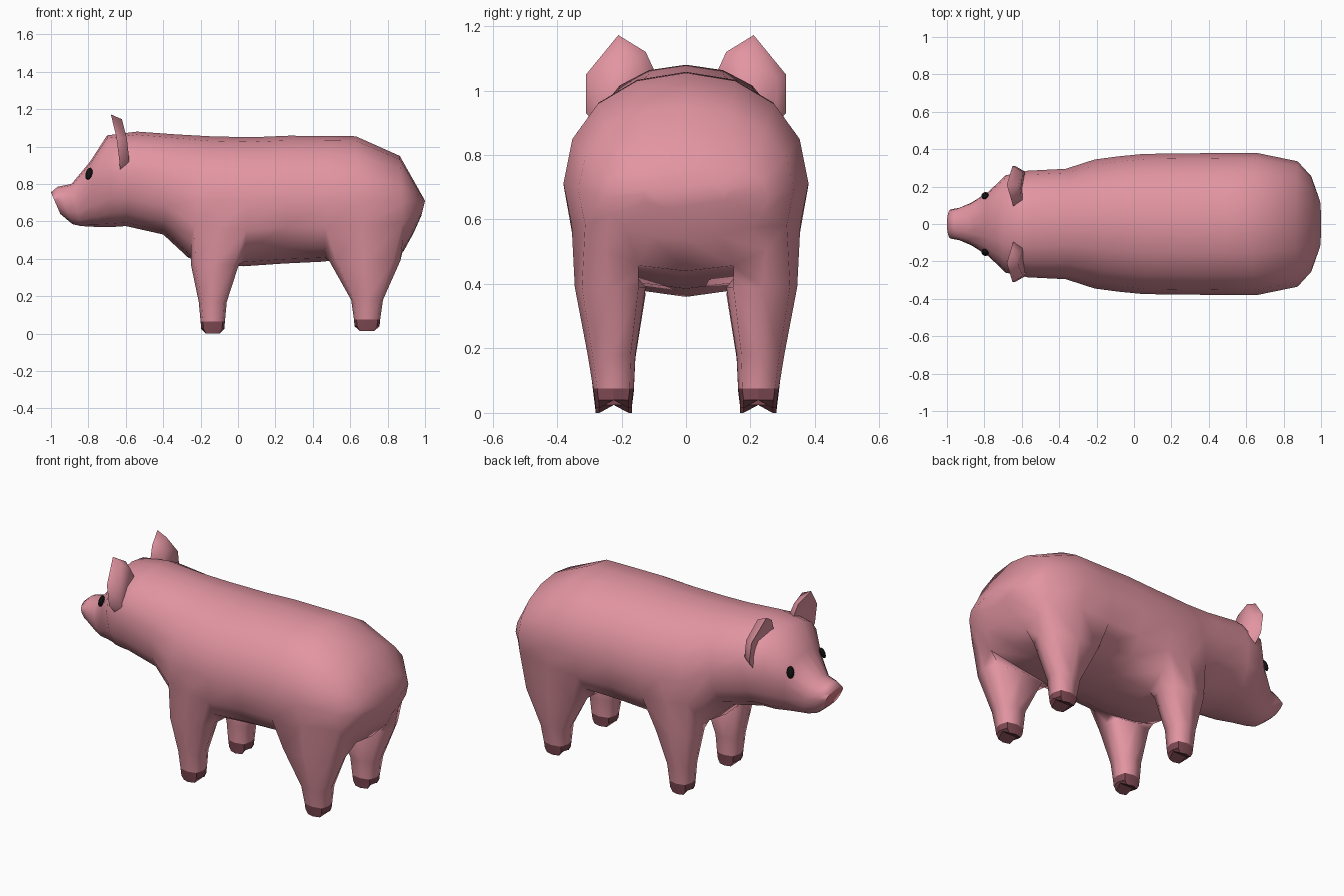
import bpy, bmesh, math
from mathutils import Vector

if "Cube" in bpy.data.objects:
    bpy.data.objects.remove(bpy.data.objects["Cube"])


def material(name, rgb):
    m = bpy.data.materials.new(name)
    m.diffuse_color = (*rgb, 1)
    m.use_nodes = True
    m.node_tree.nodes["Principled BSDF"].inputs["Base Color"].default_value = m.diffuse_color
    return m


SKIN = material("pink skin", (0.76, 0.30, 0.36))
SNOUT = material("snout pink", (0.70, 0.20, 0.24))
HOOF = material("hoof brown", (0.22, 0.07, 0.09))
BLACK = material("eye black", (0.005, 0.005, 0.005))
SIDES = 16


def finish(name, bm, mats, angle=60):
    bmesh.ops.recalc_face_normals(bm, faces=bm.faces)
    me = bpy.data.meshes.new(name)
    bm.to_mesh(me)
    bm.free()
    for m in mats:
        me.materials.append(m)
    ob = bpy.data.objects.new(name, me)
    bpy.context.collection.objects.link(ob)
    bpy.ops.object.select_all(action='DESELECT')
    ob.select_set(True)
    bpy.context.view_layer.objects.active = ob
    bpy.ops.object.shade_smooth_by_angle(angle=math.radians(angle))


def body_ring(xb, zb, xt, zt, hw, f):
    """Tilted oval, widest at fraction f of its height, fuller underneath."""
    zc = zb + f * (zt - zb)
    pts = []
    for i in range(SIDES):
        a = 2 * math.pi * i / SIDES
        c, s = math.cos(a), math.sin(a)
        p = 0.95 if c > 0 else 0.86
        c = math.copysign(abs(c) ** p, c)
        s = math.copysign(abs(s) ** p, s)
        z = zc + c * ((zt - zc) if c > 0 else (zc - zb))
        pts.append((xb + (xt - xb) * (z - zb) / (zt - zb), hw * s, z))
    return pts


def leg_ring(z, x0, x1, y0, y1, side, notch=0.0):
    """Chamfered eight-point ring; notch lifts the middle for a cloven hoof."""
    grid = [(-1, 1), (-1, 0), (-1, -1), (0, -1), (1, -1), (1, 0), (1, 1), (0, 1)]
    pts = []
    for u, v in grid:
        k = 0.8 if u and v else 1.0
        pts.append(((x0 + x1) / 2 + u * k * (x1 - x0) / 2,
                    side * ((y0 + y1) / 2 + v * k * (y1 - y0) / 2),
                    z + (notch if v == 0 else 0)))
    return pts


def bridge(bm, a, b):
    for i in range(len(a)):
        j = (i + 1) % len(a)
        bm.faces.new((a[i], a[j], b[j], b[i]))


# Head and trunk: bottom x, bottom z, top x, top z, half width, widest height
sections = [
    (-.95, .64, -1.0, .755, .078, .60),
    (-.885, .585, -.965, .785, .087, .60),
    (-.84, .575, -.89, .80, .115, .55),
    (-.75, .57, -.79, .92, .175, .62),
    (-.67, .57, -.70, 1.06, .26, .58),
    (-.60, .575, -.54, 1.08, .285, .55),
    (-.40, .53, -.33, 1.065, .295, .50),
    (-.265, .405, -.15, 1.055, .345, .48),
    (-.13, .375, -.03, 1.052, .362, .50),
    (.03, .36, .08, 1.05, .375, .50),
    (.25, .375, .27, 1.058, .377, .50),
    (.46, .385, .50, 1.057, .38, .48),
    (.68, .42, .63, 1.055, .38, .46),
    (.885, .44, .865, .95, .335, .50),
    (.94, .54, .955, .79, .255, .52),
    (.98, .63, 1.0, .71, .13, .60),
]
FRONT_AT, REAR_AT = 7, 11      # first section of each leg opening

# Leg rings: z, x range, y range
front = [(.37, -.252, .005, .125, .338), (.17, -.21, -.06, .157, .30),
         (.065, -.20, -.07, .162, .288)]
rear = [(.39, .487, .868, .125, .345), (.18, .605, .775, .157, .305),
        (.075, .62, .76, .162, .288)]

# Body: skin the sections, leaving a 2 x 2 opening for every leg
bm = bmesh.new()
rings = [[bm.verts.new(p) for p in body_ring(*s)] for s in sections]
for k in range(len(rings) - 1):
    for i in range(SIDES):
        leg_col = i in (5, 6, 9, 10)
        leg_row = k in (FRONT_AT, FRONT_AT + 1, REAR_AT, REAR_AT + 1)
        if not (leg_col and leg_row):
            j = (i + 1) % SIDES
            bm.faces.new((rings[k][i], rings[k][j], rings[k + 1][j], rings[k + 1][i]))
bm.faces.new(rings[0]).material_index = 1      # redder snout disc
bm.faces.new(rings[-1])

for k, leg in ((FRONT_AT, front), (REAR_AT, rear)):
    for side in (-1, 1):
        hole = [(0, 5), (0, 6), (0, 7), (1, 7), (2, 7), (2, 6), (2, 5), (1, 5)]
        loop = [rings[k + r][c if side > 0 else SIDES - c] for r, c in hole]
        for r in leg:
            nxt = [bm.verts.new(p) for p in leg_ring(*r, side)]
            bridge(bm, loop, nxt)
            loop = nxt
        bm.faces.new(loop)
finish("body", bm, [SKIN, SNOUT], 80)

# Cloven hooves
for label, leg, base in (("front", front, 0.0), ("rear", rear, .015)):
    for side, word in ((-1, "near"), (1, "far")):
        z, x0, x1, y0, y1 = leg[-1]
        bm = bmesh.new()
        loops = [[bm.verts.new(p) for p in leg_ring(*r)] for r in (
            (z, x0, x1, y0, y1, side),
            (base + .025, x0 + .003, x1 - .003, y0 + .005, y1 - .005, side),
            (base, x0 + .02, x1 - .02, y0 + .005, y1 - .008, side, .025))]
        bridge(bm, loops[0], loops[1])
        bridge(bm, loops[1], loops[2])
        b = loops[2]
        bm.faces.new(loops[0])
        bm.faces.new((b[0], b[1], b[5], b[6], b[7]))
        bm.faces.new((b[1], b[2], b[3], b[4], b[5]))
        finish(f"{label}_{word}_hoof", bm, [HOOF], 30)

# Ears: thick cupped leaf shapes leaning forward
rim = [(-.64, .12, .98), (-.645, .095, 1.055), (-.655, .125, 1.12),
       (-.68, .21, 1.172), (-.65, .31, 1.05), (-.635, .31, .93), (-.63, .26, .87)]
for side, word in ((-1, "near"), (1, "far")):
    bm = bmesh.new()
    edge = [bm.verts.new((x, side * y, z)) for x, y, z in rim]
    back = [bm.verts.new((-.583 - max(0, z - 1) * .22,
                          side * (.21 + (y - .21) * .7),
                          1.0 + (z - 1.0) * .85)) for x, y, z in rim]
    cup = bm.verts.new((-.61, side * .21, 1.02))
    for i in range(len(rim)):
        bm.faces.new((edge[i], edge[(i + 1) % len(rim)], cup))
    bridge(bm, edge, back)
    bm.faces.new(back)
    finish(f"{word}_ear", bm, [SKIN], 75)

    # Eyes: flattened balls set into the face
    bm = bmesh.new()
    bmesh.ops.create_uvsphere(bm, u_segments=12, v_segments=8, radius=1)
    rot = Vector((-.62, side * .70, .32)).to_track_quat('Z', 'Y')
    for v in bm.verts:
        v.co = rot @ Vector((v.co.x * .021, v.co.y * .034, v.co.z * .014))
        v.co += Vector((-.797, side * .152, .855))
    finish(f"{word}_eye", bm, [BLACK])
